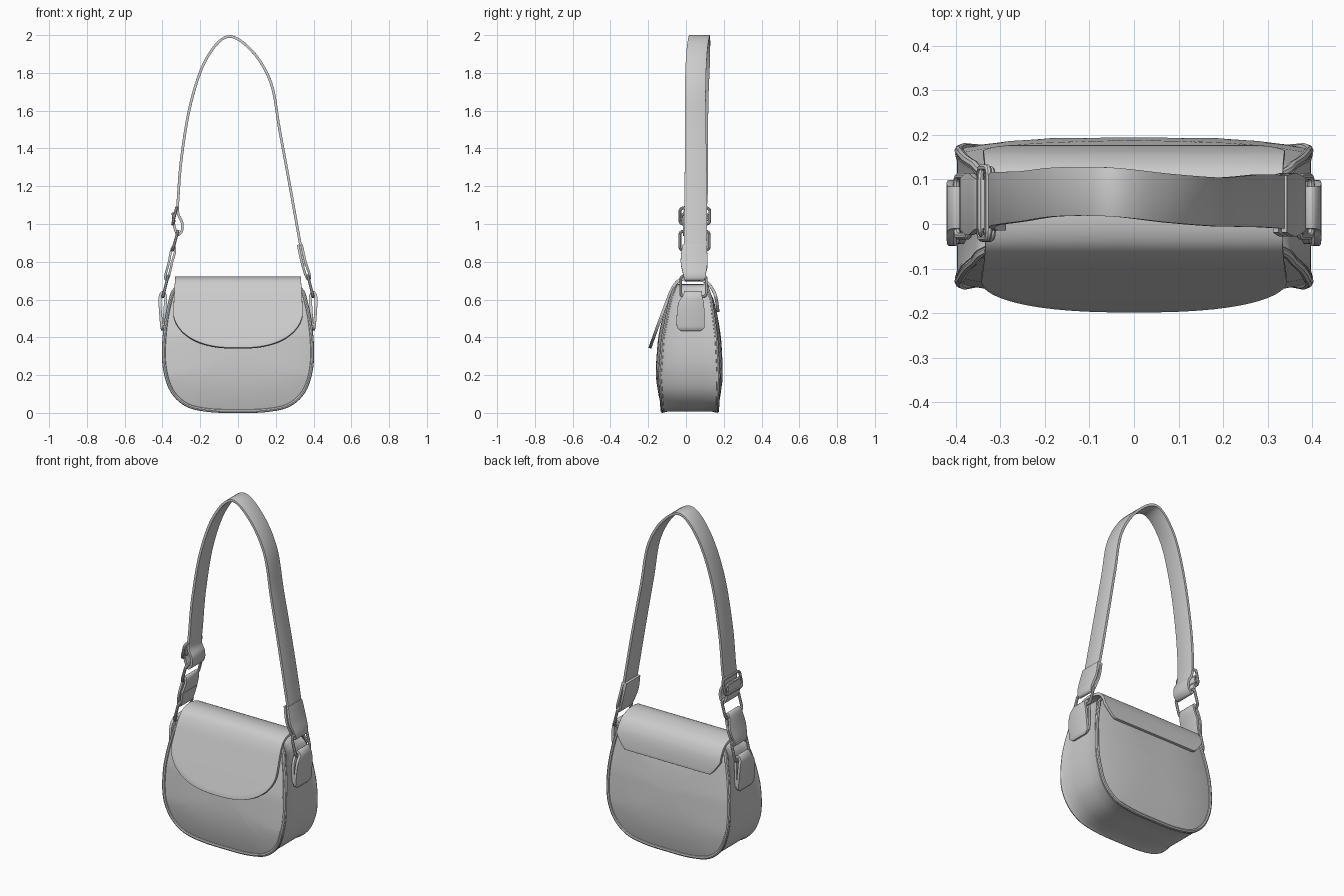
import bpy, math
from mathutils import Vector

if "Cube" in bpy.data.objects:
    bpy.data.objects.remove(bpy.data.objects["Cube"])


def spline(pts, n=6, closed=False):
    """Catmull-Rom samples through points of any dimension."""
    m, out = len(pts), []
    for i in range(m if closed else m - 1):
        if closed:
            p = [pts[(i + k) % m] for k in (-1, 0, 1, 2)]
        else:
            p = [pts[min(max(i + k, 0), m - 1)] for k in (-1, 0, 1, 2)]
        for j in range(n):
            t = j / n
            out.append(tuple(0.5 * (2 * b + (c - a) * t + (2 * a - 5 * b + 4 * c - d) * t * t
                                    + (3 * b - a - 3 * c + d) * t ** 3)
                             for a, b, c, d in zip(*p)))
    return out if closed else out + [tuple(pts[-1])]


def interp(table, x):
    for (x0, y0), (x1, y1) in zip(table, table[1:]):
        if x <= x1:
            return y0 + (y1 - y0) * (x - x0) / (x1 - x0)
    return table[-1][1]


def finish(ob, angle=40):
    bpy.ops.object.select_all(action='DESELECT')
    ob.select_set(True)
    bpy.context.view_layer.objects.active = ob
    bpy.ops.object.shade_smooth_by_angle(angle=math.radians(angle))
    return ob


def mesh(name, verts, faces, thick=0, offset=0):
    me = bpy.data.meshes.new(name)
    me.from_pydata(verts, [], faces)
    ob = bpy.data.objects.new(name, me)
    bpy.context.collection.objects.link(ob)
    if thick:
        s = ob.modifiers.new("thickness", 'SOLIDIFY')
        s.thickness, s.offset = thick, offset
        b = ob.modifiers.new("edges", 'BEVEL')
        b.width, b.segments, b.limit_method = thick * 0.25, 2, 'ANGLE'
        b.angle_limit = math.radians(50)
    return finish(ob)


def tube(name, pts, r):
    """Closed round wire."""
    cu = bpy.data.curves.new(name, 'CURVE')
    cu.dimensions, cu.bevel_depth, cu.bevel_resolution = '3D', r, 2
    sp = cu.splines.new('POLY')
    sp.points.add(len(pts) - 1)
    for q, p in zip(sp.points, pts):
        q.co = (*p, 1)
    sp.use_cyclic_u = True
    ob = bpy.data.objects.new(name, cu)
    bpy.context.collection.objects.link(ob)
    bpy.ops.object.select_all(action='DESELECT')
    ob.select_set(True)
    bpy.context.view_layer.objects.active = ob
    bpy.ops.object.convert(target='MESH')
    return finish(bpy.context.object)


def ribbon(name, pts, thick, n=8):
    """Leather band along (x, y, z, width), flat across y."""
    rows = spline(pts, n)
    v = [(x, y + k * w / 2, z) for x, y, z, w in rows for k in (-1, 1)]
    f = [(2 * i, 2 * i + 1, 2 * i + 3, 2 * i + 2) for i in range(len(rows) - 1)]
    return mesh(name, v, f, thick)


def link(name, a, b, y, width, r=0.008, corner=0.018):
    """Rounded rectangular ring from (x, z) point a to point b."""
    a, b = Vector(a), Vector(b)
    d, c = (b - a).normalized(), (a + b) / 2
    h, w = (b - a).length / 2 - corner, width / 2 - corner
    pts = []
    for k, (su, sv) in enumerate(((1, 1), (-1, 1), (-1, -1), (1, -1))):
        for j in range(5):
            t = (k + j / 4) * math.pi / 2
            q = c + d * (sv * h + corner * math.sin(t))
            pts.append((q.x, y + su * w + corner * math.cos(t), q.y))
    return tube(name, pts, r)


# Body: outline lofted through front panel, gusset and back panel
half = [(0.15, 0.006), (0.27, 0.032), (0.35, 0.10), (0.39, 0.2), (0.402, 0.32),
        (0.39, 0.48), (0.366, 0.6), (0.345, 0.655), (0.30, 0.682), (0.15, 0.686)]
outline = spline([(0, 0.002)] + half + [(0, 0.686)] + [(-x, z) for x, z in reversed(half)], 6, True)
front = [(0, -0.122), (0.2, -0.136), (0.4, -0.12), (0.6, -0.08), (0.69, -0.045)]
back = [(0, 0.163), (0.2, 0.17), (0.4, 0.158), (0.6, 0.13), (0.69, 0.1)]
CZ = 0.36


def ring(s, frac, bulge=0):
    out = []
    for x, z in outline:
        z = CZ + (z - CZ) * s
        f, b = interp(front, z), interp(back, z)
        out.append((x * s, f + (b - f) * frac + bulge * (1 - s ** 3), z))
    return out


scales = (0.04, 0.3, 0.55, 0.75, 0.88, 0.95, 0.975)
rings = [ring(s, 0, -0.028) for s in scales] + [ring(1, 0.02)]
rings += [ring(0.988, k) for k in (0.08, 0.3, 0.5, 0.7, 0.92)]
rings += [ring(1, 0.98)] + [ring(s, 1, 0.028) for s in reversed(scales)]
n = len(outline)
faces = [(i * n + j, i * n + (j + 1) % n, (i + 1) * n + (j + 1) % n, (i + 1) * n + j)
         for i in range(len(rings) - 1) for j in range(n)]
faces = [f[::-1] for f in faces]
faces += [tuple(range(n)), tuple(reversed(range((len(rings) - 1) * n, len(rings) * n)))]
mesh("bag_body", [p for r in rings for p in r], faces)

# Piping around both panels
tube("front_piping", ring(0.978, 0, -0.03), 0.01)
tube("back_piping", ring(0.978, 1, 0.03), 0.01)

# Flap: profile from back lip over the top to the curved front edge
prof = spline([(0.178, 0.53), (0.169, 0.6), (0.15, 0.655), (0.11, 0.7), (0.03, 0.722),
               (-0.04, 0.708), (-0.08, 0.66), (-0.113, 0.58), (-0.158, 0.46), (-0.2, 0.342)], 12)
top = max(range(len(prof)), key=lambda i: prof[i][1])
back_t = [(p[1], i) for i, p in enumerate(prof[:top])]
front_t = [(p[1], i + top) for i, p in reversed(list(enumerate(prof[top:])))]
NU, NV = 40, 36
verts = []
for i in range(NU + 1):
    u = math.sin((i / NU - 0.5) * math.pi)
    a = abs(u)
    t0 = interp(back_t, 0.535 + 0.08 * max(0, (a - 0.8) / 0.2) ** 1.3)
    t1 = interp(front_t, 0.345 + 0.2 * (1 - math.sqrt(max(0, 1 - a ** 2.5))))
    for j in range(NV + 1):
        t = t0 + (t1 - t0) * j / NV
        k = min(int(t), len(prof) - 2)
        y, z = (p + (q - p) * (t - k) for p, q in zip(prof[k], prof[k + 1]))
        verts.append((u * (0.345 - 0.012 * max(0, (z - 0.5) / 0.22)), y, z))
M = NV + 1
mesh("flap", verts, [(i * M + j, i * M + j + 1, (i + 1) * M + j + 1, (i + 1) * M + j)
                     for i in range(NU) for j in range(NV)], 0.016, -1)

# Long shoulder strap with the loop through the adjuster on the left
ribbon("shoulder_strap", [
    (-0.343, 0.045, 1.06, 0.11), (-0.34, 0.045, 1.0, 0.12), (-0.32, 0.045, 0.945, 0.12),
    (-0.297, 0.045, 0.965, 0.12), (-0.297, 0.045, 1.01, 0.12), (-0.318, 0.047, 1.06, 0.12),
    (-0.316, 0.055, 1.15, 0.12), (-0.298, 0.058, 1.36, 0.118), (-0.25, 0.062, 1.64, 0.113),
    (-0.17, 0.072, 1.87, 0.11), (-0.055, 0.072, 1.992, 0.11), (0.075, 0.058, 1.915, 0.11),
    (0.175, 0.05, 1.745, 0.11), (0.22, 0.05, 1.5, 0.112), (0.275, 0.052, 1.2, 0.118),
    (0.325, 0.05, 0.92, 0.12), (0.352, 0.045, 0.78, 0.115)], 0.014)

# Folded strap ends above the rings
ribbon("right_strap_end", [
    (0.337, 0.045, 0.89, 0.128), (0.357, 0.043, 0.80, 0.142), (0.378, 0.045, 0.735, 0.12),
    (0.377, 0.045, 0.708, 0.105), (0.362, 0.045, 0.72, 0.11), (0.337, 0.043, 0.80, 0.142),
    (0.318, 0.045, 0.89, 0.128)], 0.013)
ribbon("left_strap_link", [
    (-0.352, 0.045, 0.79, 0.135), (-0.334, 0.045, 0.85, 0.12), (-0.338, 0.045, 0.88, 0.11),
    (-0.352, 0.045, 0.865, 0.115), (-0.368, 0.045, 0.79, 0.14), (-0.385, 0.045, 0.725, 0.115),
    (-0.378, 0.045, 0.702, 0.105), (-0.366, 0.045, 0.725, 0.115), (-0.350, 0.045, 0.79, 0.135)], 0.012)

# Adjuster frame and upper left ring
link("adjuster_frame", (-0.326, 1.085), (-0.346, 1.0), 0.047, 0.158)
link("adjuster_bar", (-0.345, 1.055), (-0.338, 1.015), 0.047, 0.14, 0.007)
link("upper_left_ring", (-0.318, 0.962), (-0.346, 0.862), 0.045, 0.155)

# Side rings and the folded tabs fixed to the gussets
for side, s in (("left", -1), ("right", 1)):
    link(side + "_side_ring", (s * 0.37, 0.725), (s * 0.398, 0.615), 0.04, 0.135)
    ribbon(side + "_side_tab", [
        (s * 0.399, 0.025, 0.437, 0.10), (s * 0.402, 0.025, 0.446, 0.135),
        (s * 0.405, 0.025, 0.465, 0.148), (s * 0.411, 0.025, 0.54, 0.145),
        (s * 0.413, 0.028, 0.59, 0.13), (s * 0.411, 0.035, 0.62, 0.10),
        (s * 0.397, 0.037, 0.638, 0.095), (s * 0.383, 0.035, 0.615, 0.10),
        (s * 0.386, 0.025, 0.56, 0.13), (s * 0.392, 0.025, 0.46, 0.14)], 0.015)
